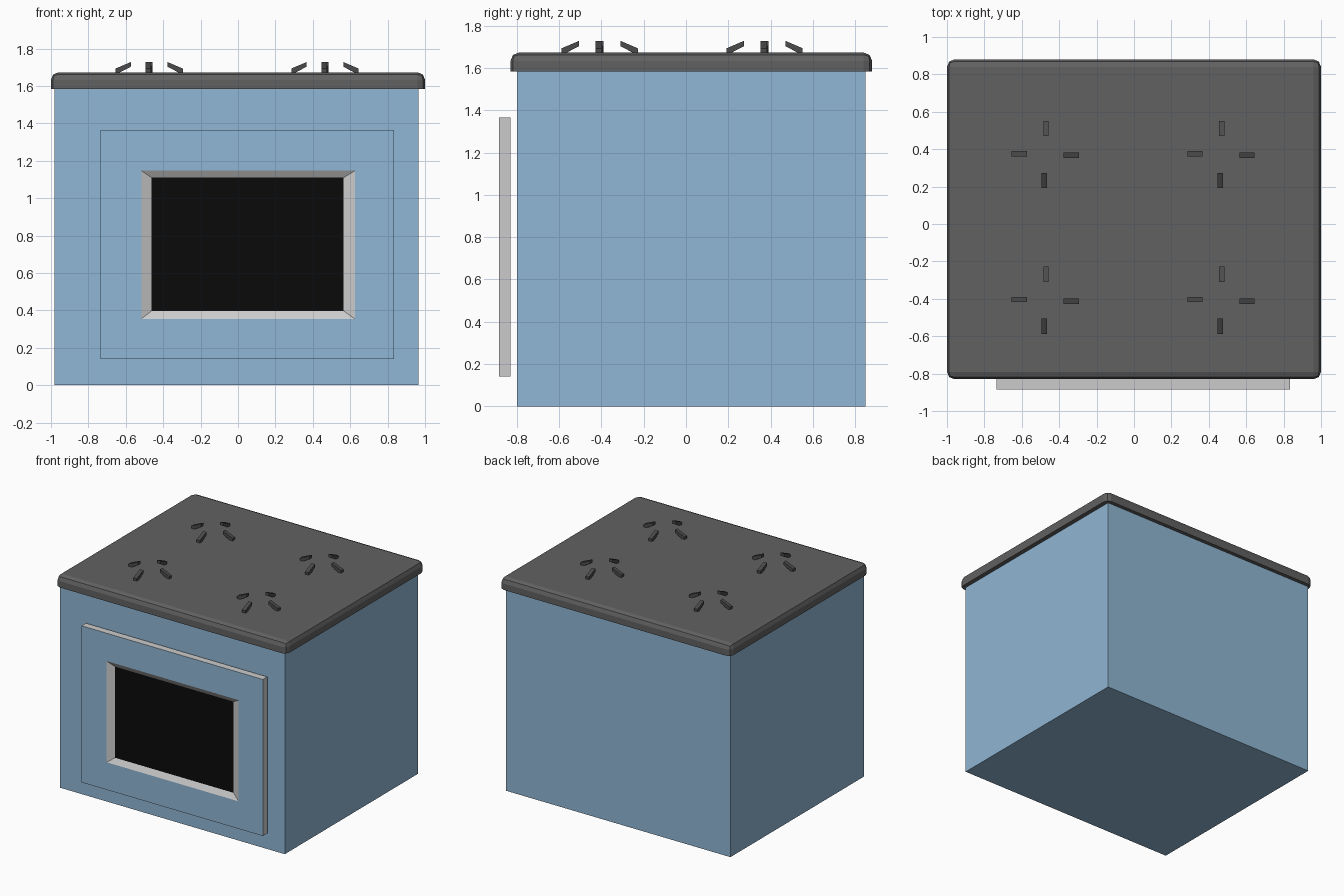
import bpy, bmesh
from math import pi
from mathutils import Matrix, Vector

if "Cube" in bpy.data.objects:
    bpy.data.objects.remove(bpy.data.objects["Cube"])


def material(name, rgb):
    m = bpy.data.materials.new(name)
    m.diffuse_color = (*rgb, 1)
    m.use_nodes = True
    m.node_tree.nodes["Principled BSDF"].inputs["Base Color"].default_value = m.diffuse_color
    return m


BLUE = material("blue_enamel", (0.28, 0.47, 0.66))
DARK = material("dark_top", (0.12, 0.12, 0.12))
IRON = material("cast_iron", (0.07, 0.07, 0.07))
BLACK = material("black_glass", (0.003, 0.003, 0.003))
GREY = material("grey_trim", (0.6, 0.6, 0.6))


def finish(bm, name, *mats):
    me = bpy.data.meshes.new(name)
    bm.to_mesh(me)
    bm.free()
    for m in mats:
        me.materials.append(m)
    ob = bpy.data.objects.new(name, me)
    bpy.context.collection.objects.link(ob)
    return ob


def box(lo, hi):
    bm = bmesh.new()
    lo, hi = Vector(lo), Vector(hi)
    size = Matrix.Diagonal((*(hi - lo), 1))
    bmesh.ops.create_cube(bm, size=1, matrix=Matrix.Translation((lo + hi) / 2) @ size)
    return bm


# Oven body
finish(box((-0.98, -0.80, 0), (0.965, 0.85, 1.60)), "oven_body", BLUE)

# Cooktop slab, rounded everywhere except its bottom rim
bm = box((-1, -0.83, 1.583), (1, 0.88, 1.673))
edges = [e for e in bm.edges if max(v.co.z for v in e.verts) > 1.6]
bmesh.ops.bevel(bm, geom=edges, offset=0.04, segments=2, profile=0.5, affect='EDGES')
finish(bm, "cooktop", DARK)

# Door: blue front, grey rim, window with a sloped frame around black glass
bm = box((-0.735, -0.885, 0.14), (0.835, -0.83, 1.365))
for f in bm.faces:
    f.material_index = 1
bm.normal_update()
front = min(bm.faces, key=lambda f: f.normal.y)
front.material_index = 0


def inset_front(x0, x1, z0, z1, y):
    ring = bmesh.ops.inset_region(bm, faces=[front], thickness=0.05)["faces"]
    c = front.calc_center_median()
    for v in front.verts:
        v.co = (x0 if v.co.x < c.x else x1, y, z0 if v.co.z < c.z else z1)
    return ring


for f in inset_front(-0.517, 0.625, 0.355, 1.147, -0.885):
    f.material_index = 0
for f in inset_front(-0.462, 0.565, 0.397, 1.11, -0.862):
    f.material_index = 1
front.material_index = 2
finish(bm, "oven_door", BLUE, GREY, BLACK)

# Burner supports: four slanted prongs around each burner centre
PROFILE = [(0.098, 1.703), (0.18, 1.66), (0.18, 1.693), (0.098, 1.728)]


def burner(name, x, y):
    bm = bmesh.new()
    for k in range(4):
        m = Matrix.Translation((x, y, 0)) @ Matrix.Rotation(k * pi / 2, 4, 'Z')
        a, b = ([bm.verts.new(m @ Vector((r, t, z))) for r, z in PROFILE]
                for t in (-0.019, 0.010))
        bm.faces.new(a)
        bm.faces.new(b[::-1])
        for i in range(4):
            j = (i + 1) % 4
            bm.faces.new((a[j], a[i], b[i], b[j]))
    bmesh.ops.recalc_face_normals(bm, faces=bm.faces)
    finish(bm, name, IRON)


for side, x in (("left", -0.475), ("right", 0.465)):
    for end, y in (("front", -0.408), ("back", 0.372)):
        burner(f"burner_{end}_{side}", x, y)
